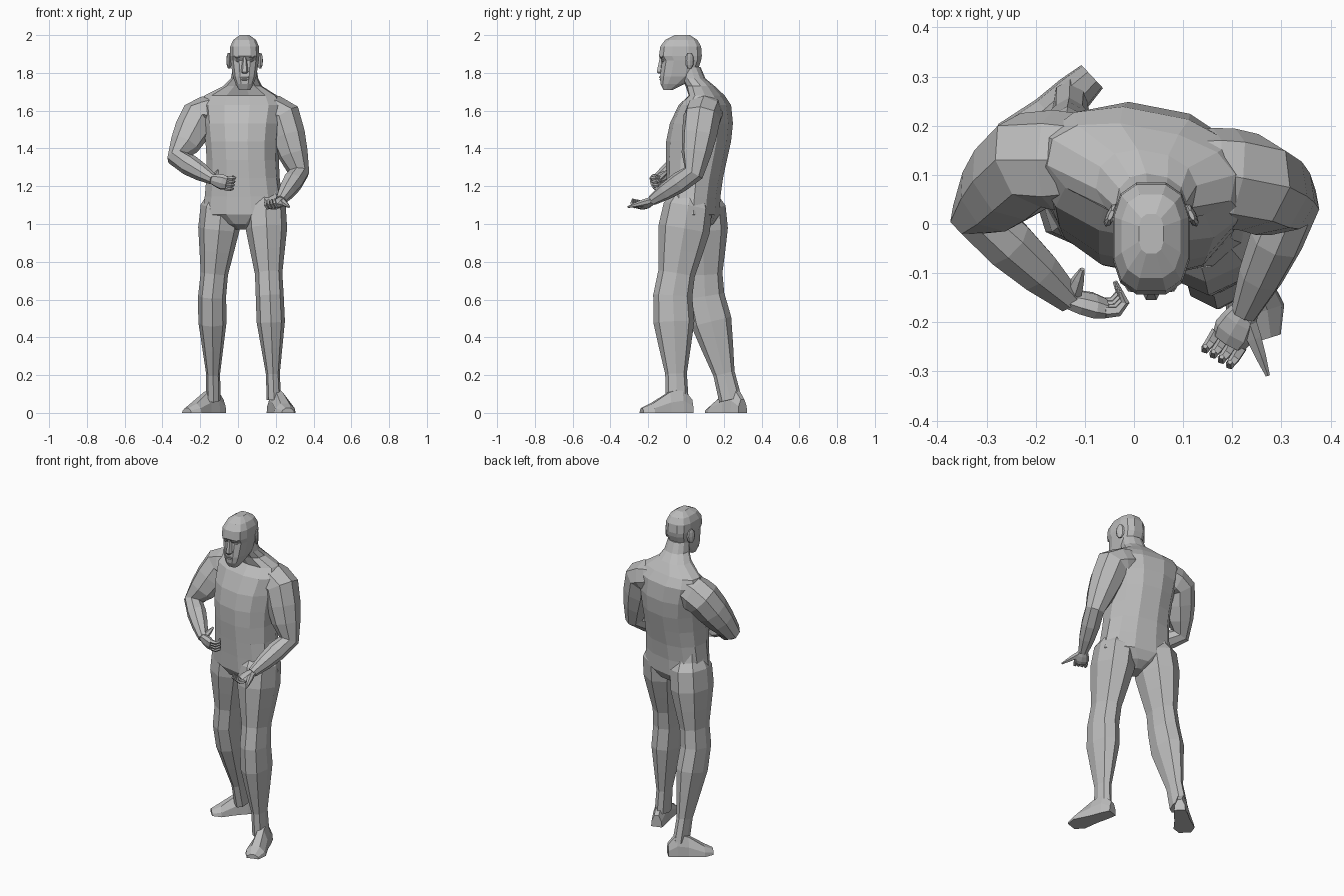
import bpy, bmesh, math
from mathutils import Vector, Matrix

default_cube = bpy.data.objects.get("Cube")
if default_cube:
    bpy.data.objects.remove(default_cube, do_unlink=True)

clay = bpy.data.materials.new("clay grey")
clay.use_nodes = True
tone = (.5, .5, .5, 1)
clay.diffuse_color = tone
clay.node_tree.nodes["Principled BSDF"].inputs["Base Color"].default_value = tone


def loft(name, loops):
    """Skin a list of equal-length point loops and cap both ends."""
    bm = bmesh.new()
    rows = [[bm.verts.new(point) for point in loop] for loop in loops]
    for lower, upper in zip(rows, rows[1:]):
        for i in range(len(lower)):
            bm.faces.new((lower[i - 1], lower[i], upper[i], upper[i - 1]))
    bm.faces.new(rows[0])
    bm.faces.new(rows[-1])
    bmesh.ops.recalc_face_normals(bm, faces=bm.faces)
    mesh = bpy.data.meshes.new(name)
    bm.to_mesh(mesh)
    bm.free()
    mesh.materials.append(clay)
    bpy.context.collection.objects.link(bpy.data.objects.new(name, mesh))


def oval(sides, width, depth, power, half_step=False):
    """Superellipse outline, optionally turned so flat sides face the axes."""
    grow = math.cos(math.pi / sides) ** (-2 / power) if half_step else 1
    outline = []
    for i in range(sides):
        angle = math.tau * (i + half_step / 2) / sides
        c, s = math.cos(angle), math.sin(angle)
        outline.append((grow * width * math.copysign(abs(c) ** (2 / power), c),
                        grow * depth * math.copysign(abs(s) ** (2 / power), s)))
    return outline


def stack(name, rings, sides=8, power=2.3, turn=0, half_step=False):
    """Level rings of (centre, half width, half depth), joined in order."""
    spin = Matrix.Rotation(math.radians(turn), 3, 'Z')
    loft(name, [[spin @ Vector((u, v, 0)) + Vector(centre)
                 for u, v in oval(sides, width, depth, power, half_step)]
                for centre, width, depth in rings])


def blob(name, centre, size, turn=0):
    """Small faceted ellipsoid."""
    rings = []
    for step in (-.9, -.5, 0, .5, .9):
        spread = math.sqrt(1 - step * step)
        height = Vector((0, 0, step * size[2]))
        rings.append((Vector(centre) + height, size[0] * spread, size[1] * spread))
    stack(name, rings, turn=turn)


def tube(name, path, radii, sides=8, across=(0, 1, 0), squash=(1, 1)):
    """Rings square to a bending path; squash sets depth at the start and end."""
    points = [Vector(p) for p in path]
    across = Vector(across)
    last = len(points) - 1
    loops = []
    for i, point in enumerate(points):
        ahead = (points[min(i + 1, last)] - points[max(i - 1, 0)]).normalized()
        across = (across - ahead * across.dot(ahead)).normalized()
        other = ahead.cross(across)
        depth = radii[i] * (squash[0] + (squash[1] - squash[0]) * i / last)
        loops.append([point + across * u + other * v
                      for u, v in oval(sides, radii[i], depth, 2.2)])
    loft(name, loops)


def limb(name, joints, radii, steps, across, wave, squash=(1, 1)):
    """Bones between joints, with muscle swelling along each as a sine wave."""
    path, sizes = [], []
    for k in range(len(joints) - 1):
        start, end = Vector(joints[k]), Vector(joints[k + 1])
        for i in range(steps):
            t = i / steps
            path.append(start.lerp(end, t))
            sizes.append(radii[k] * (1 - t) + radii[k + 1] * t + .01 * math.sin(wave * t))
    path.append(joints[-1])
    sizes.append(radii[-1])
    tube(name, path, sizes, across=across, squash=squash)


# Torso: narrow waist, chest swelling backward, then sloping shoulders and neck
torso_rings = [((.03, .04, .97), .04, .05), ((.03, .04, 1), .1, .1)]
for i in range(7):
    t = i / 6
    torso_rings.append(((.03 - .01 * t, .04 + .06 * t * t, 1.05 + .58 * t),
                        .215 - .03 * math.sin(math.pi * t),
                        .128 + .036 * math.sin(math.pi * t * t)))
torso_rings += [((.015, .11, 1.68), .19, .085), ((.025, .075, 1.73), .1, .072),
                ((.035, .04, 1.77), .07, .06), ((.035, .02, 1.83), .06, .055)]
stack("torso", torso_rings, 12, turn=-11, half_step=True)

# Head, from chin to crown: height, front, back, half width
middle = .035
head_rows = [(1.71, -.12, -.07, .03), (1.74, -.135, -.01, .047), (1.78, -.137, .05, .062),
             (1.865, -.126, .08, .075), (1.89, -.143, .084, .078), (1.94, -.136, .08, .076),
             (1.975, -.11, .06, .06), (2, -.06, .02, .025)]
stack("head", [((middle, (front + back) / 2, z), width, (back - front) / 2)
               for z, front, back, width in head_rows], 12, 2.8, half_step=True)

# Face details
stack("nose", [((middle, -.13, 1.796), .012, .02), ((middle, -.135, 1.806), .02, .022),
               ((middle, -.126, 1.885), .009, .014)], 6)
blob("upper_lip", (middle, -.131, 1.777), (.028, .012, .006))
blob("lower_lip", (middle, -.131, 1.765), (.025, .011, .006))
for sign, tag in ((1, "left"), (-1, "right")):
    blob(tag + "_eye", (middle + sign * .032, -.118, 1.865), (.015, .012, .008))
    blob(tag + "_brow", (middle + sign * .03, -.128, 1.885), (.023, .012, .009))
    blob(tag + "_ear", (middle + sign * .082, .018, 1.865), (.01, .026, .046), sign * 25)

# Legs, from inside the pelvis: left one planted forward, right one trailing
leg_radii = (.075, .108, .074, .038)
leg_squash = (1, 1.6)
limb("left_leg", [(.11, .04, 1.24), (.145, .01, 1.09), (.168, -.07, .62), (.19, -.047, .07)],
     leg_radii, 4, (1, 0, 0), math.tau, leg_squash)
limb("right_leg", [(-.06, .06, 1.24), (-.09, .08, 1.09), (-.137, .1, .62), (-.13, .235, .07)],
     leg_radii, 4, (1, 0, 0), math.tau, leg_squash)


def foot(name, heel, toe):
    """Flat-soled foot swept from heel to toe."""
    heel, toe = Vector(heel), Vector(toe)
    up = Vector((0, 0, 1))
    across = (toe - heel).normalized().cross(up)
    outline = ((-1, 0), (1, 0), (.9, .5), (.4, 1), (-.4, 1), (-.9, .5))
    sections = ((0, .032, .07), (.2, .04, .13), (.45, .044, .11), (.8, .06, .05), (1, .035, .025))
    loft(name, [[heel.lerp(toe, along) + across * (u * width) + up * (v * height)
                 for u, v in outline] for along, width, height in sections])


foot("left_foot", (.182, .03, 0), (.265, -.235, 0))
foot("right_foot", (-.085, .3, 0), (-.272, .125, 0))

# Arms, from inside the chest to the wrist
left_wrist = Vector((.225, -.18, 1.125))
right_wrist = Vector((-.13, -.155, 1.235))
arm_radii = (.08, .1, .056, .028)
limb("left_arm", [(.1, .11, 1.61), (.235, .085, 1.565), (.322, .04, 1.27), left_wrist],
     arm_radii, 3, (0, 1, 0), math.pi)
limb("right_arm", [(-.07, .13, 1.61), (-.21, .13, 1.56), (-.32, .02, 1.35), right_wrist],
     arm_radii, 3, (0, 1, 0), math.pi)


def hand(tag, wrist, forward, palm, thumb_tip):
    """Palm with four fingers curling toward the palm direction, and a thumb."""
    forward, palm = Vector(forward).normalized(), Vector(palm)
    palm = (palm - forward * palm.dot(forward)).normalized()
    across = forward.cross(palm)
    tube(tag + "_palm", [wrist + forward * reach for reach in (-.015, .02, .05, .075)],
         (.025, .037, .043, .037), across=across, squash=(.7, .5))
    for i in range(4):
        knuckle = wrist + forward * .07 + across * (i - 1.5) * .02
        bends = ((0, 0), (.025, .008), (.034, .03), (.018, .05))
        tube(f"{tag}_finger_{i + 1}",
             [knuckle + forward * reach + palm * curl for reach, curl in bends],
             (.012, .011, .009, .005), 5, across)
    tip = Vector(thumb_tip)
    tube(tag + "_thumb", [wrist, wrist.lerp(tip, .4), wrist.lerp(tip, .7), tip],
         (.02, .017, .012, .005), 6, across)


hand("left", left_wrist, (-.45, -.8, -.45), (-.3, -.3, .8), (.272, -.308, 1.09))
hand("right", right_wrist, (.9, -.2, -.25), (.1, .9, .3), (-.105, -.092, 1.285))
